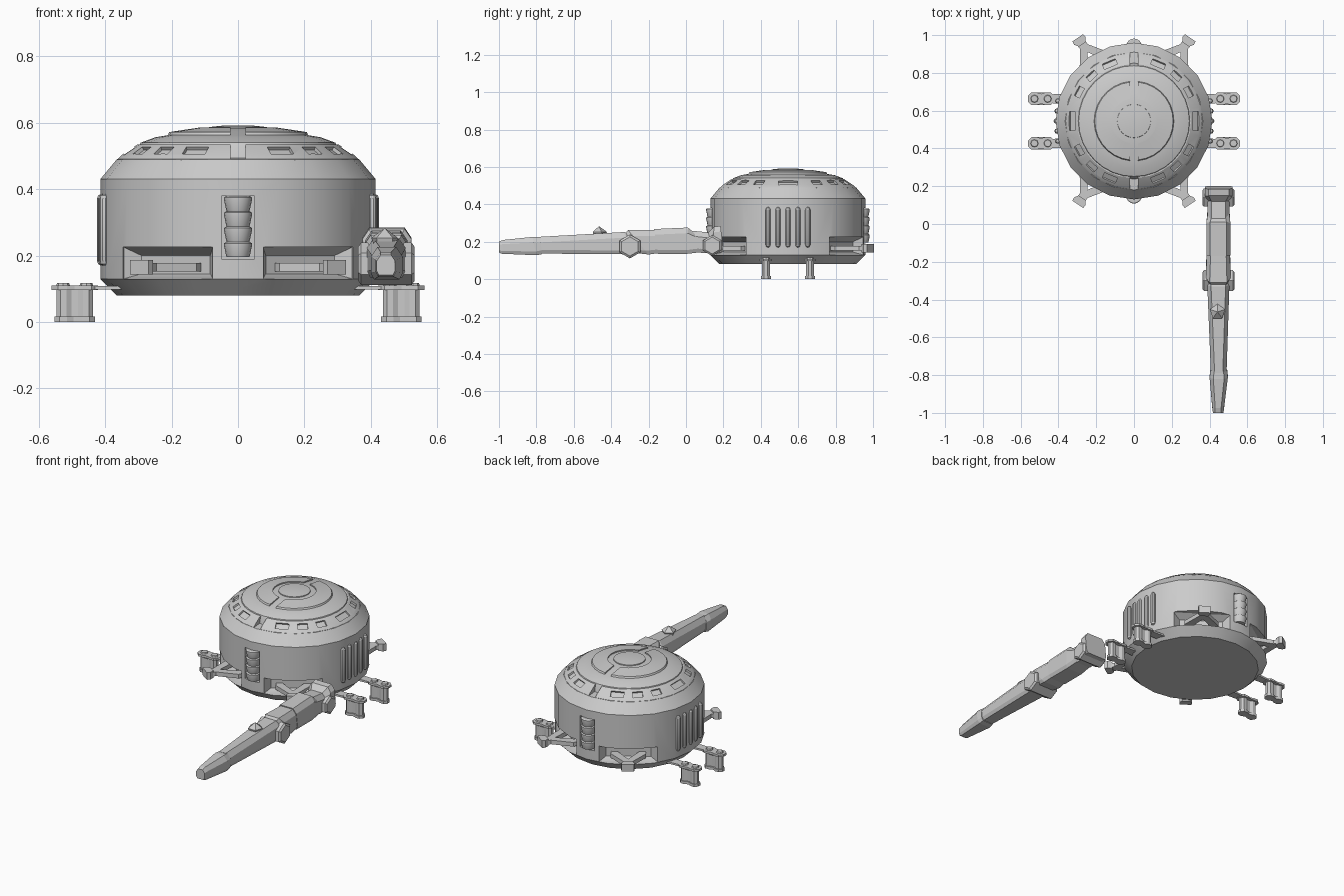
import bpy, bmesh, math
from math import sin, cos, radians, pi
from mathutils import Matrix

if "Cube" in bpy.data.objects:
    bpy.data.objects.remove(bpy.data.objects["Cube"])

CY = 0.545  # body centre on y


def build(name, verts, faces, mat=None):
    me = bpy.data.meshes.new(name)
    bm = bmesh.new()
    vs = [bm.verts.new(v) for v in verts]
    for f in faces:
        bm.faces.new([vs[i] for i in f])
    bmesh.ops.remove_doubles(bm, verts=bm.verts, dist=1e-5)
    bmesh.ops.recalc_face_normals(bm, faces=bm.faces)
    if mat:
        bm.transform(mat)
        if mat.determinant() < 0:
            bmesh.ops.reverse_faces(bm, faces=bm.faces)
    bm.to_mesh(me)
    bm.free()
    ob = bpy.data.objects.new(name, me)
    bpy.context.collection.objects.link(ob)
    return ob


def loft(name, rings, mat=None):
    n, m = len(rings[0]), len(rings)
    faces = [(k*n+i, k*n+(i+1) % n, (k+1)*n+(i+1) % n, (k+1)*n+i)
             for k in range(m-1) for i in range(n)]
    faces += [tuple(range(n)), tuple(range((m-1)*n, m*n))]
    return build(name, [v for r in rings for v in r], faces, mat)


def lathe(name, profile, segs, mat):
    # bottom-to-top (r, z) profile, capped at both ends
    return loft(name, [[(r*cos(2*pi*i/segs), r*sin(2*pi*i/segs), z) for i in range(segs)]
                       for r, z in profile], mat)


def prism(name, outline, z0, z1, mat=None):
    return loft(name, [[(x, y, z) for x, y in outline] for z in (z0, z1)], mat)


def rect_ring(x, hy, z0, z1):
    return [(x, -hy, z0), (x, hy, z0), (x, hy, z1), (x, -hy, z1)]


def spin(deg, x=0, y=CY, z=0):
    return Matrix.Translation((x, y, z)) @ Matrix.Rotation(radians(deg), 4, 'Z')


def cut(ob, cutters):
    for c in cutters:
        m = ob.modifiers.new('cut', 'BOOLEAN')
        m.operation, m.solver, m.object = 'DIFFERENCE', 'EXACT', c
        bpy.context.view_layer.objects.active = ob
        bpy.ops.object.modifier_apply(modifier=m.name)
        bpy.data.objects.remove(c)


# Main drum with strut pockets and vent slots
body = lathe('body', [(.365, .08), (.385, .10), (.415, .13), (.415, .43), (.365, .49), (.30, .495)],
             20, spin(0))
strut_angles = (56, 124, 236, 304)
cutters = [loft('pocket_cutter', [rect_ring(.335, .125, .145, .20), rect_ring(.375, .162, .13, .225),
                                  rect_ring(.5, .162, .13, .225)], spin(a)) for a in strut_angles]
cutters += [loft('vent_cutter', [rect_ring(.375, .05, .19, .38), rect_ring(.5, .05, .19, .38)], spin(a))
            for a in (90, 270)]
cut(body, cutters)

# Stepped dome
lathe('dome', [(.31, .48), (.30, .525), (.293, .54), (.25, .556), (.215, .562), (.15, .574),
               (.09, .582)], 32, spin(0))
lathe('dome_cap', [(.09, .575), (.088, .587), (.05, .591), (.01, .592)], 32, spin(0))

# Half rings on the roof, split along the centre line
def half_ring(name, section, gap, side, steps=14):
    rings = []
    for i in range(steps+1):
        ring = []
        for r, z in section:
            lim = pi/2 - math.asin(gap/r)
            a = -lim + 2*lim*i/steps
            ring.append((r*cos(a), r*sin(a), z))
        rings.append(ring)
    return loft(name, rings, spin(0 if side > 0 else 180))


for side in (1, -1):
    ring = half_ring('window_ring', [(.28, .47), (.362, .47), (.362, .491), (.35, .503), (.302, .535),
                                     (.28, .535)], .022, side)
    wins = []
    for a, h in ((0, .05), (28, .028), (47, .028), (67, .037), (-28, .028), (-47, .028), (-67, .037)):
        tilt = Matrix.Translation((.327, 0, .518)) @ Matrix.Rotation(radians(34), 4, 'Y')
        wins.append(loft('window_cutter', [rect_ring(-.017, h, -.012, .04), rect_ring(.02, h, -.012, .04)],
                         spin(a if side > 0 else a+180) @ tilt))
    cut(ring, wins)
    half_ring('roof_ring', [(.12, .57), (.215, .555), (.207, .572), (.12, .585)], .022, side)

# Vent buckets stacked in the front and back slots
for a in (90, 270):
    for k in range(4):
        z = .195 + k*.046
        lathe('vent_bucket', [(.034, z), (.036, z+.006), (.042, z+.034), (.042, z+.042), (.036, z+.046)],
              16, spin(a) @ Matrix.Translation((.395, 0, 0)))

# Rounded side ribs
for side in (1, -1):
    for k in range(5):
        prof = [(.003, .17), (.010, .174), (.0145, .185), (.0145, .37), (.010, .381), (.003, .385)]
        y = CY + (k-2)*.053
        x = side*(.411 - .004*abs(k-2))
        lathe('side_rib', prof, 10, Matrix.Translation((x, y, 0)))

# Forked struts sticking out of the pockets
half = [(.34, .095), (.37, .098), (.475, .024), (.515, .024)]
inner = [(.34, .06), (.44, 0), (.34, -.06)]
fork = half + [(x, -y) for x, y in reversed(half)] + list(reversed(inner))
tip = [(.49, .022), (.512, .037), (.532, .034), (.532, -.034), (.512, -.037), (.49, -.022)]
for a in strut_angles:
    prism('fork_strut', fork, .152, .177, spin(a))
    prism('strut_tip', tip, .143, .187, spin(a))

# Landing feet: dumbbell columns with plates and bolts
def dumbbell(length, r, waist):
    right = [(length + r*cos(radians(t)), r*sin(radians(t))) for t in (-112.5, -67.5, -22.5, 22.5, 67.5, 112.5)]
    w = [(length-r*1.05, waist)]
    left = [(-x, -y) for x, y in right]
    return right + w + [(-w[0][0], waist)] + left + [(-w[0][0], -waist), (w[0][0], -waist)]


for side in (1, -1):
    for y in (.427, .663):
        at = Matrix.Translation((side*.492, y, 0))
        prism('foot_pad', dumbbell(.034, .029, .018), 0, .016, at)
        prism('foot_column', dumbbell(.034, .023, .012), .016, .1, at)
        prism('foot_plate', dumbbell(.037, .036, .026), .096, .109, at)
        prism('foot_bracket', [(side*x, v) for x, v in ((.35, -.028), (.46, -.022), (.46, .022), (.35, .028))],
              .097, .108, Matrix.Translation((0, y, 0)))
        for dx in (-.035, .035):
            lathe('foot_bolt', [(.022, .105), (.018, .117)], 8, at @ Matrix.Translation((dx, 0, 0)))

# Long front arm built from chamfered box sections
def section(yb, yt, x0, x1, z0, z1, c=.02):
    pts = [(x0+c/2, z0), (x1-c/2, z0), (x1, z0+c), (x1, z1-c*1.5), (x1-c, z1), (x0+c, z1),
           (x0, z1-c*1.5), (x0, z0+c)]
    return [(x, yb + (yt-yb)*(z-z0)/(z1-z0), z) for x, z in pts]


loft('shoulder', [section(.20, .185, .375, .522, .145, .285), section(.14, .15, .375, .522, .14, .28),
                  section(.135, .12, .39, .505, .14, .25), section(.08, .0, .39, .505, .14, .262)])
loft('upper_arm', [section(.13, .04, .392, .503, .15, .25), section(.0, .01, .383, .51, .135, .276),
                   section(-.15, -.17, .383, .51, .135, .268)])
loft('elbow_link', [section(-.14, -.13, .387, .507, .14, .262), section(-.20, -.31, .38, .512, .132, .262),
                    section(-.27, -.325, .39, .505, .14, .245)])
loft('forearm', [section(-.22, -.27, .392, .502, .145, .235), section(-.31, -.33, .388, .505, .133, .252),
                 section(-.79, -.79, .407, .49, .137, .226)])
loft('arm_tip', [section(-.77, -.78, .404, .494, .134, .224), section(-.80, -.82, .40, .497, .128, .226),
                 section(-.985, -.975, .415, .476, .136, .210, .015), section(-1, -1, .418, .473, .142, .202, .012)])

# Hexagonal joints across the arm
across = Matrix.Rotation(pi/2, 4, 'Y')
for y, z, r in ((-.30, .175, .064), (.14, .18, .056)):
    lathe('arm_joint', [(r*.8, -.085), (r, -.076), (r, .076), (r*.8, .085)], 6,
          Matrix.Translation((.447, y, z)) @ across @ Matrix.Rotation(0, 4, 'Z'))

# Small faceted knob on the forearm
lathe('forearm_knob', [(.036, .235), (.042, .253), (.003, .281)], 5, spin(90, .442, -.465))

# Smooth the curved shells, keep real edges sharp
bpy.ops.object.select_all(action='DESELECT')
smooth = ('body', 'dome', 'window_ring', 'roof_ring', 'vent_bucket', 'side_rib')
for ob in bpy.data.objects:
    if ob.name.startswith(smooth):
        ob.select_set(True)
        bpy.context.view_layer.objects.active = ob
bpy.ops.object.shade_smooth_by_angle(angle=radians(28))
